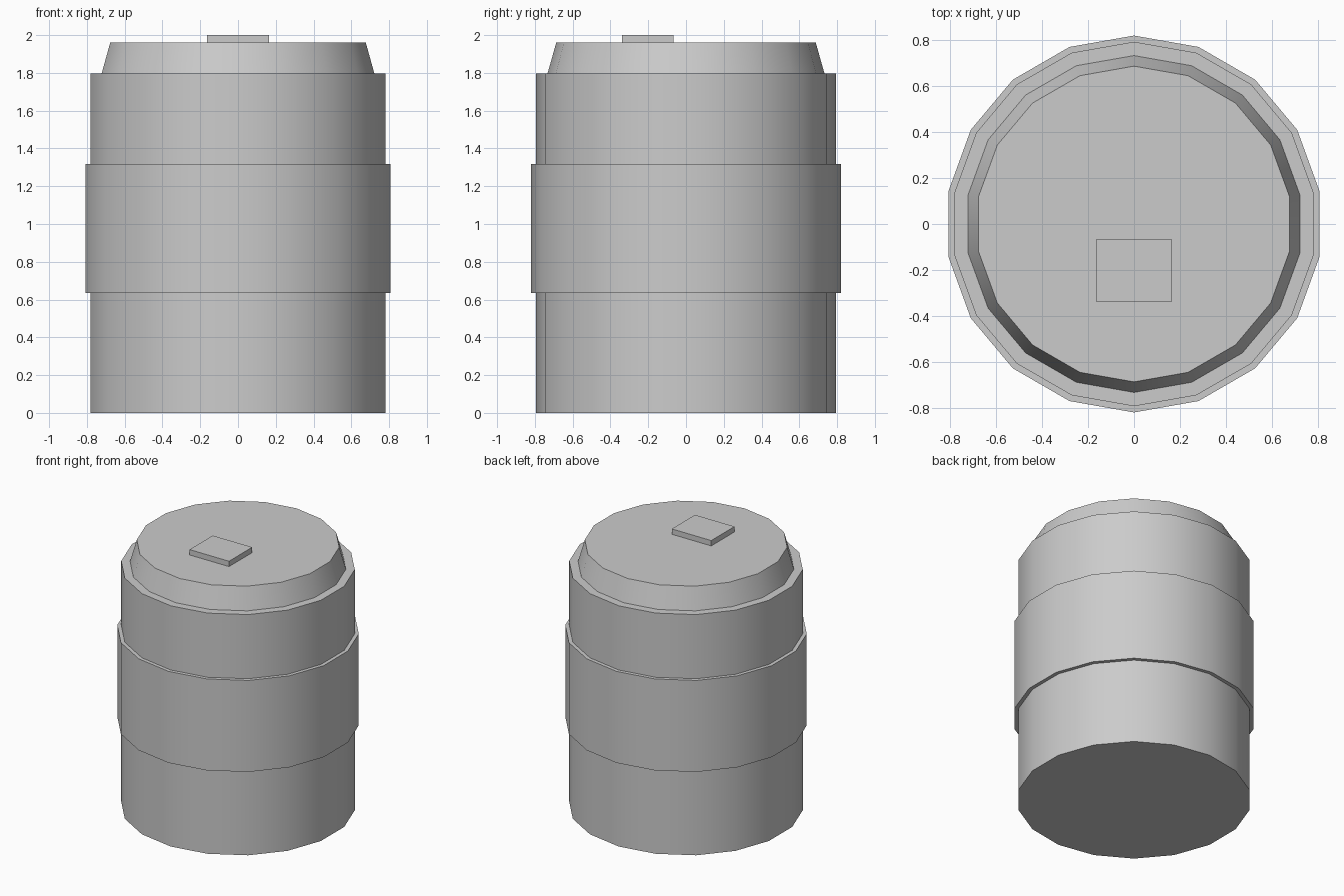
import bpy, bmesh, math

if "Cube" in bpy.data.objects:
    bpy.data.objects.remove(bpy.data.objects["Cube"])

SIDES = 18

grey = bpy.data.materials.new("light grey")
grey.diffuse_color = (0.6, 0.6, 0.6, 1)
grey.use_nodes = True
grey.node_tree.nodes["Principled BSDF"].inputs["Base Color"].default_value = grey.diffuse_color


def finish(name, bm):
    """Turn a bmesh into a smooth-by-angle object."""
    bmesh.ops.recalc_face_normals(bm, faces=bm.faces)
    for f in bm.faces:
        f.smooth = True
    mesh = bpy.data.meshes.new(name)
    bm.to_mesh(mesh)
    bm.free()
    mesh.materials.append(grey)
    mesh.set_sharp_from_angle(angle=math.radians(30))
    obj = bpy.data.objects.new(name, mesh)
    bpy.context.collection.objects.link(obj)
    return obj


def turned(name, profile):
    """Revolve (radius, z) points into a closed 18-sided solid with flat caps."""
    bm = bmesh.new()
    rings = []
    for r, z in profile:
        angles = [math.pi / 2 + 2 * math.pi * i / SIDES for i in range(SIDES)]
        rings.append([bm.verts.new((r * math.cos(a), r * math.sin(a), z)) for a in angles])
    for low, high in zip(rings, rings[1:]):
        for i in range(SIDES):
            j = (i + 1) % SIDES
            bm.faces.new((low[i], low[j], high[j], high[i]))
    bm.faces.new(rings[0])
    bm.faces.new(rings[-1])
    return finish(name, bm)


# barrel with the raised middle band
turned("barrel", [(0.793, 0), (0.793, 0.635), (0.82, 0.635),
                  (0.82, 1.318), (0.793, 1.318), (0.793, 1.797)])

# tapered lid
turned("lid", [(0.733, 1.797), (0.687, 1.96)])

# small rectangular tab on the lid, towards the front
bm = bmesh.new()
bmesh.ops.create_cube(bm, size=1)
bmesh.ops.scale(bm, vec=(0.326, 0.274, 0.04), verts=bm.verts)
bmesh.ops.translate(bm, vec=(0, -0.202, 1.98), verts=bm.verts)
finish("lid_tab", bm)
